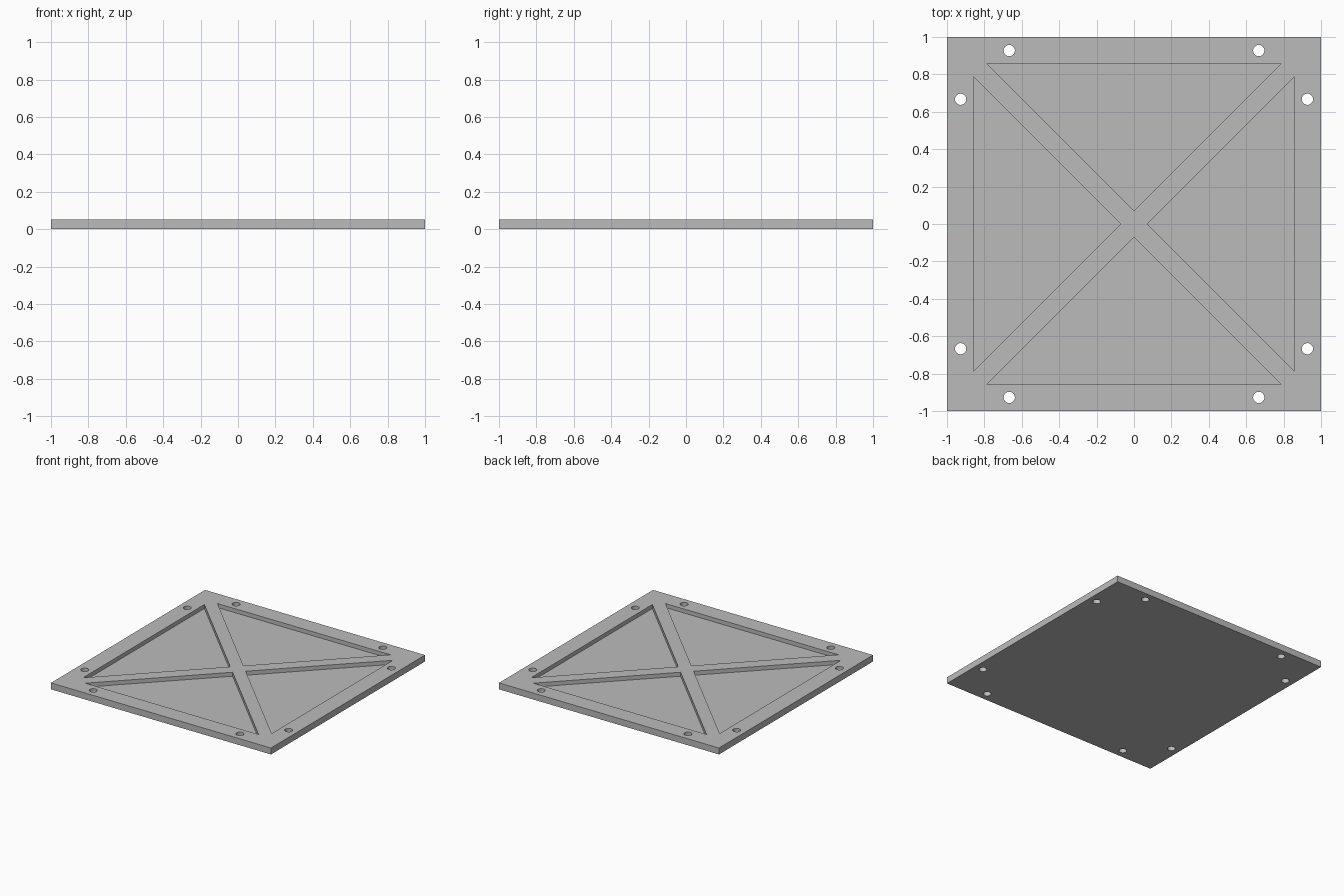
import bpy, bmesh, math
from mathutils import Matrix, Vector

cube = bpy.data.objects.get("Cube")
if cube:
    bpy.data.objects.remove(cube, do_unlink=True)

THICK, FLOOR = 0.053, 0.02      # plate height, pocket floor height
EDGE, APEX = 0.857, 0.07        # pocket base and tip distance from centre
HOLE_R, HOLE_A, HOLE_B = 0.03, 0.667, 0.927

grey = bpy.data.materials.new("plain grey")
grey.use_nodes = True
colour = (0.5, 0.5, 0.5, 1)
grey.diffuse_color = colour
grey.node_tree.nodes["Principled BSDF"].inputs["Base Color"].default_value = colour


def prism(bm, points, z0, z1):
    """Extrude a counter-clockwise outline from z0 to z1."""
    low = [bm.verts.new((p[0], p[1], z0)) for p in points]
    high = [bm.verts.new((p[0], p[1], z1)) for p in points]
    bm.faces.new(low[::-1])
    bm.faces.new(high)
    for i in range(len(points)):
        j = (i + 1) % len(points)
        bm.faces.new((low[i], low[j], high[j], high[i]))


def to_object(bm, name):
    mesh = bpy.data.meshes.new(name)
    bm.to_mesh(mesh)
    bm.free()
    mesh.materials.append(grey)
    obj = bpy.data.objects.new(name, mesh)
    bpy.context.collection.objects.link(obj)
    return obj


# Square plate
bm = bmesh.new()
prism(bm, [(-1, -1), (1, -1), (1, 1), (-1, 1)], 0, THICK)
plate = to_object(bm, "braced_plate")

# Four triangular pockets and eight screw holes, one side turned four times
bm = bmesh.new()
half = EDGE - APEX
for k in range(4):
    turn = Matrix.Rotation(k * math.pi / 2, 3, 'Z')
    triangle = [(0, APEX, 0), (half, EDGE, 0), (-half, EDGE, 0)]
    prism(bm, [turn @ Vector(p) for p in triangle], FLOOR, THICK + 0.1)
    for x in (-HOLE_A, HOLE_A):
        ring = [Vector((x + HOLE_R * math.cos(a), HOLE_B + HOLE_R * math.sin(a), 0))
                for a in (i * math.tau / 32 for i in range(32))]
        prism(bm, [turn @ p for p in ring], -0.1, THICK + 0.1)
cutter = to_object(bm, "pocket_and_hole_cutter")
cutter.hide_render = True

# Cut, then keep only the finished plate
cut = plate.modifiers.new("cut", 'BOOLEAN')
cut.operation, cut.solver, cut.object = 'DIFFERENCE', 'EXACT', cutter
bpy.context.view_layer.objects.active = plate
plate.select_set(True)
bpy.ops.object.modifier_apply(modifier=cut.name)
bpy.data.objects.remove(cutter, do_unlink=True)

# Smooth hole walls, sharp plate edges
bpy.ops.object.shade_smooth_by_angle(angle=math.radians(30))
